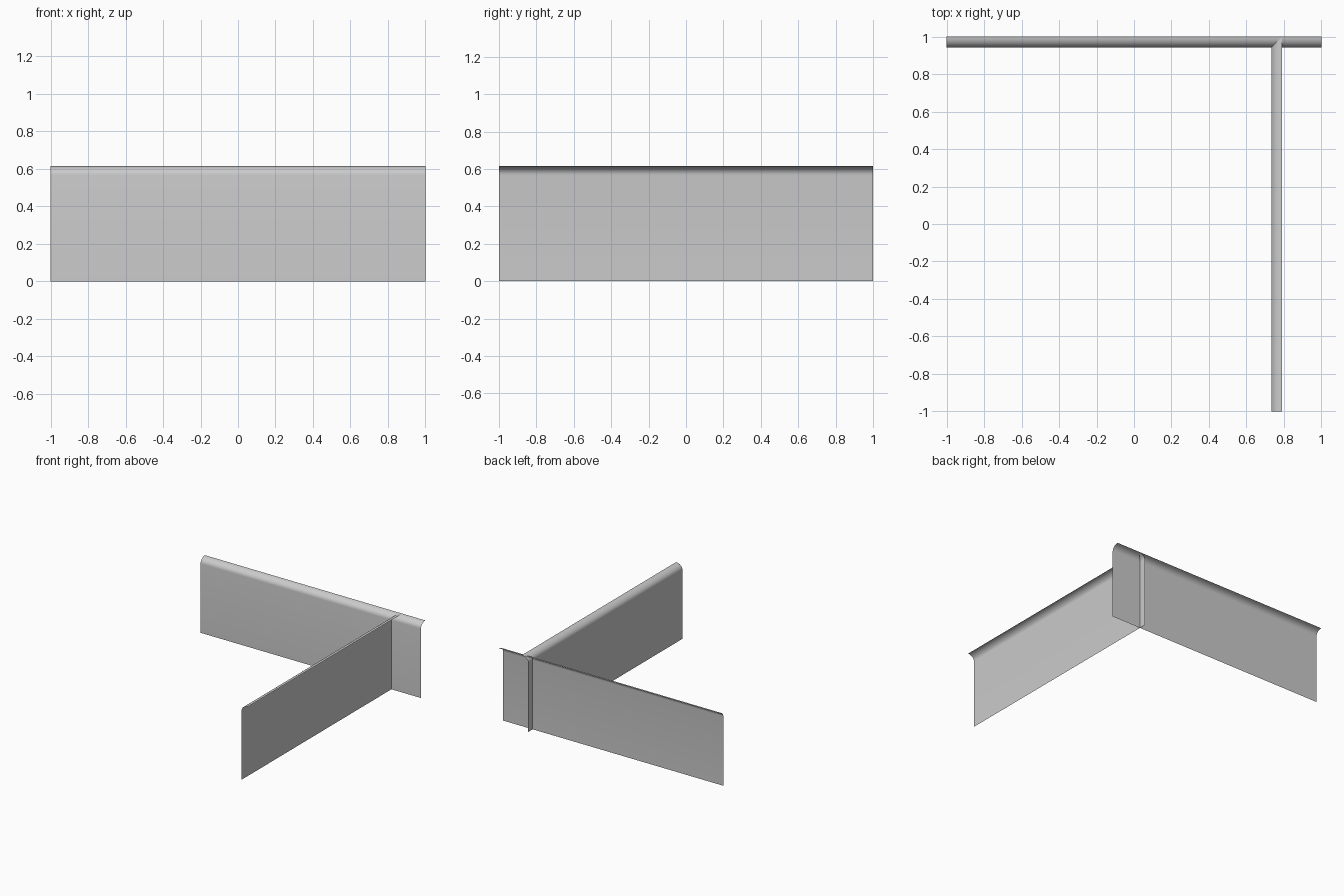
import bpy
import bmesh
import math
from mathutils import Vector

cube = bpy.data.objects.get("Cube")
if cube:
    bpy.data.objects.remove(cube)

grey = bpy.data.materials.new("plain grey")
grey.use_nodes = True
colour = (0.6, 0.6, 0.6, 1)
grey.diffuse_color = colour
grey.node_tree.nodes["Principled BSDF"].inputs["Base Color"].default_value = colour

HEIGHT, LIP_OUT, LIP_RISE, STEPS = 0.615, 0.057, 0.048, 8


def lip_profile():
    """Outward offset and height: flat sheet, then a quarter-round lip."""
    points = [(0, 0)]
    for i in range(STEPS + 1):
        a = math.pi / 2 * i / STEPS
        points.append((LIP_OUT * (1 - math.cos(a)),
                       HEIGHT - LIP_RISE * (1 - math.sin(a))))
    return points


def lipped_panel(name, start, end, outward):
    """Sweep the profile from start to end, curling towards outward."""
    bm = bmesh.new()
    rows = []
    for base in (Vector(start), Vector(end)):
        rows.append([bm.verts.new(base + Vector(outward) * d + Vector((0, 0, z)))
                     for d, z in lip_profile()])
    a, b = rows
    for i in range(len(a) - 1):
        bm.faces.new((a[i], b[i], b[i + 1], a[i + 1]))
    mesh = bpy.data.meshes.new(name)
    bm.to_mesh(mesh)
    bm.free()
    mesh.materials.append(grey)
    mesh.shade_smooth()
    obj = bpy.data.objects.new(name, mesh)
    bpy.context.collection.objects.link(obj)
    return obj


# Long panel across the back, lip curling backwards
lipped_panel("back_panel", (-1, 0.943, 0), (1, 0.943, 0), (0, 1, 0))
# Panel running front to back, lip curling to the model's left
lipped_panel("cross_panel", (0.733, 1, 0), (0.733, -1, 0), (1, 0, 0))
